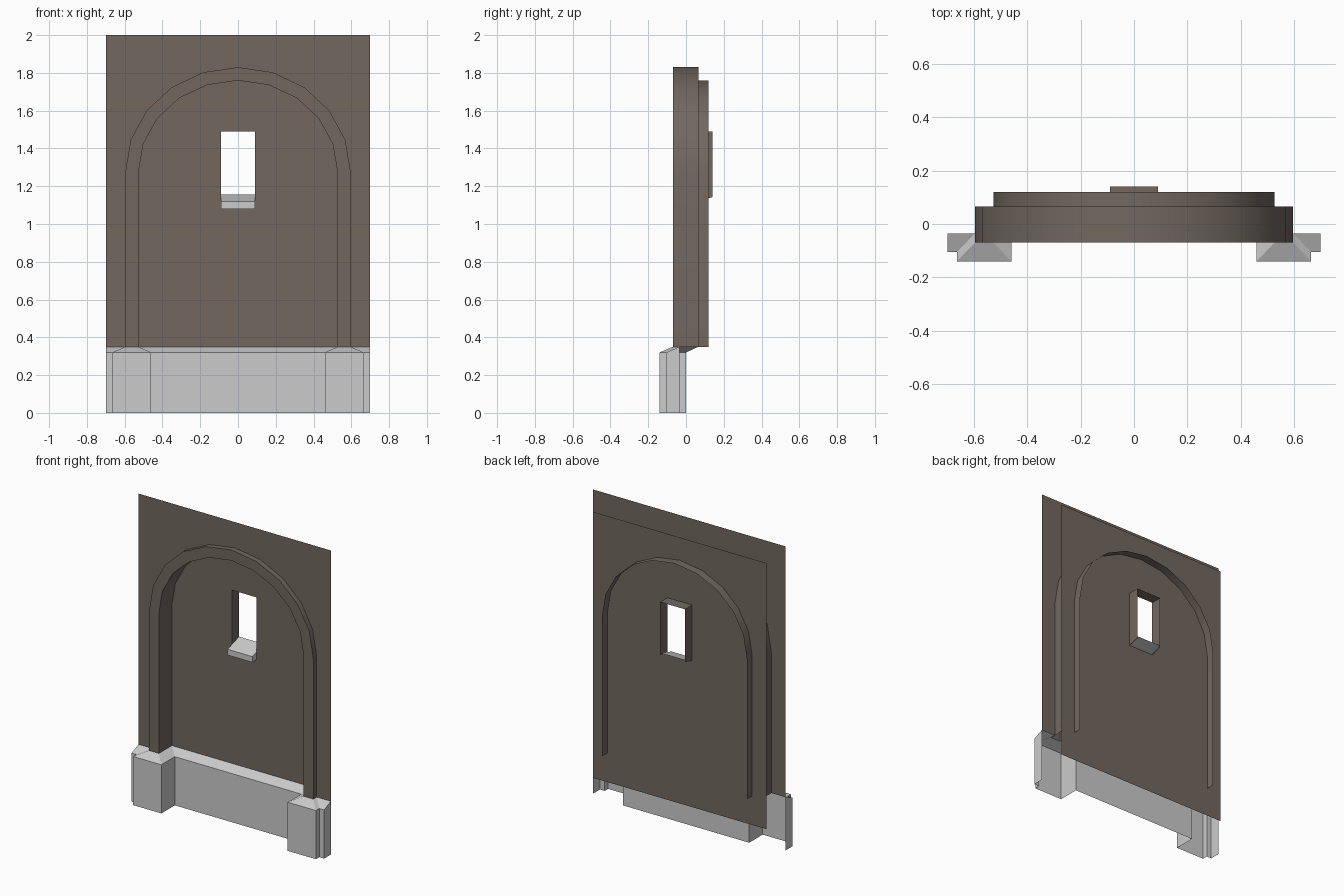
import bpy, bmesh, math

if "Cube" in bpy.data.objects:
    bpy.data.objects.remove(bpy.data.objects["Cube"])


def material(name, rgb):
    m = bpy.data.materials.new(name)
    m.diffuse_color = (*rgb, 1)
    m.use_nodes = True
    m.node_tree.nodes["Principled BSDF"].inputs["Base Color"].default_value = m.diffuse_color
    return m


plaster = material("brown plaster", (0.168, 0.137, 0.117))
stone = material("pale stone", (0.60, 0.60, 0.60))


def build(name, mat, polys, smooth=False):
    """Object from a list of polygons; shared corners are welded."""
    bm = bmesh.new()
    for poly in polys:
        bm.faces.new([bm.verts.new(p) for p in poly])
    bmesh.ops.remove_doubles(bm, verts=bm.verts, dist=0.0005)
    me = bpy.data.meshes.new(name)
    bm.to_mesh(me)
    bm.free()
    me.materials.append(mat)
    ob = bpy.data.objects.new(name, me)
    bpy.context.collection.objects.link(ob)
    if smooth:
        bpy.context.view_layer.objects.active = ob
        ob.select_set(True)
        bpy.ops.object.shade_smooth_by_angle(angle=math.radians(35))
        ob.select_set(False)
    return ob


def strip(rows):
    """Quads between consecutive rows of points."""
    return [(a[i], a[i + 1], b[i + 1], b[i])
            for a, b in zip(rows, rows[1:]) for i in range(len(a) - 1)]


BASE, SPRING = 0.35, 1.275
FRONT, BACK = -0.035, 0.065      # the two wall planes
OUT, INN = (0.597, 0.555), (0.527, 0.485)


def arch(size, y):
    """Arch outline from right foot over the crown to left foot."""
    rx, h = size
    curve = [(rx * math.cos(math.pi * i / 10), y,
              SPRING + h * math.sin(math.pi * i / 10)) for i in range(11)]
    return [(rx, y, BASE)] + curve + [(-rx, y, BASE)]


# Front wall sheet with the arched opening
build("front_wall", plaster, [
    [(-0.7, FRONT, 2), (-0.7, FRONT, BASE)] + arch(OUT, FRONT)[::-1]
    + [(0.7, FRONT, BASE), (0.7, FRONT, 2)]])

# Arch moulding: outer side, front face, deep inner reveal
build("arch_moulding", plaster, strip([
    arch(OUT, BACK), arch(OUT, -0.07), arch(INN, -0.07), arch(INN, 0.12)]), True)

# Back wall sheet with the window opening
W, B0, B1 = 0.09, 0.16, 1.91
S0, S1 = 1.125, 1.49
xs, zs = (-0.63, -W, W, 0.63), (B0, S0, S1, B1)
cells = strip([[(x, BACK, z) for x in xs] for z in zs])
build("back_wall", plaster, [c for i, c in enumerate(cells) if i != 4])

# Window reveal: two sides and a head
build("window_reveal", plaster, strip([
    [(W, y, z), (W, y, S1), (-W, y, S1), (-W, y, z)]
    for y, z in ((BACK, S0), (0.14, 1.142))]))

# Sloping window sill with closed ends
sill = [(BACK, 1.08), (0.02, 1.08), (0.02, 1.118), (0.14, 1.155)]
faces = strip([[(-W, y, z), (W, y, z)] for y, z in sill])
end = sill[:3] + [(BACK, 1.132)]
faces.append([(W, y, z) for y, z in end[::-1]])
faces.append([(-W, y, z) for y, z in end])
build("window_sill", stone, faces)


# Stone plinth following the plan of the walls, with a sloped top
def plan(half, z):
    return ([(-x, y, z) for x, y in half[::-1]] + [(x, y, z) for x, y in half])


low = [(0.46, 0), (0.46, -0.14), (0.665, -0.14), (0.665, -0.105), (0.7, -0.105)]
top = [(0.527, BACK), (0.527, -0.07), (0.597, -0.07), (0.597, FRONT), (0.7, FRONT)]
faces = strip([plan(low, 0), plan(low, 0.32), plan(top, BASE)])
cap = [(-0.105, 0), (FRONT, 0), (FRONT, BASE), (-0.105, 0.32)]
faces.append([(0.7, y, z) for y, z in cap])
faces.append([(-0.7, y, z) for y, z in cap[::-1]])
build("plinth", stone, faces)
